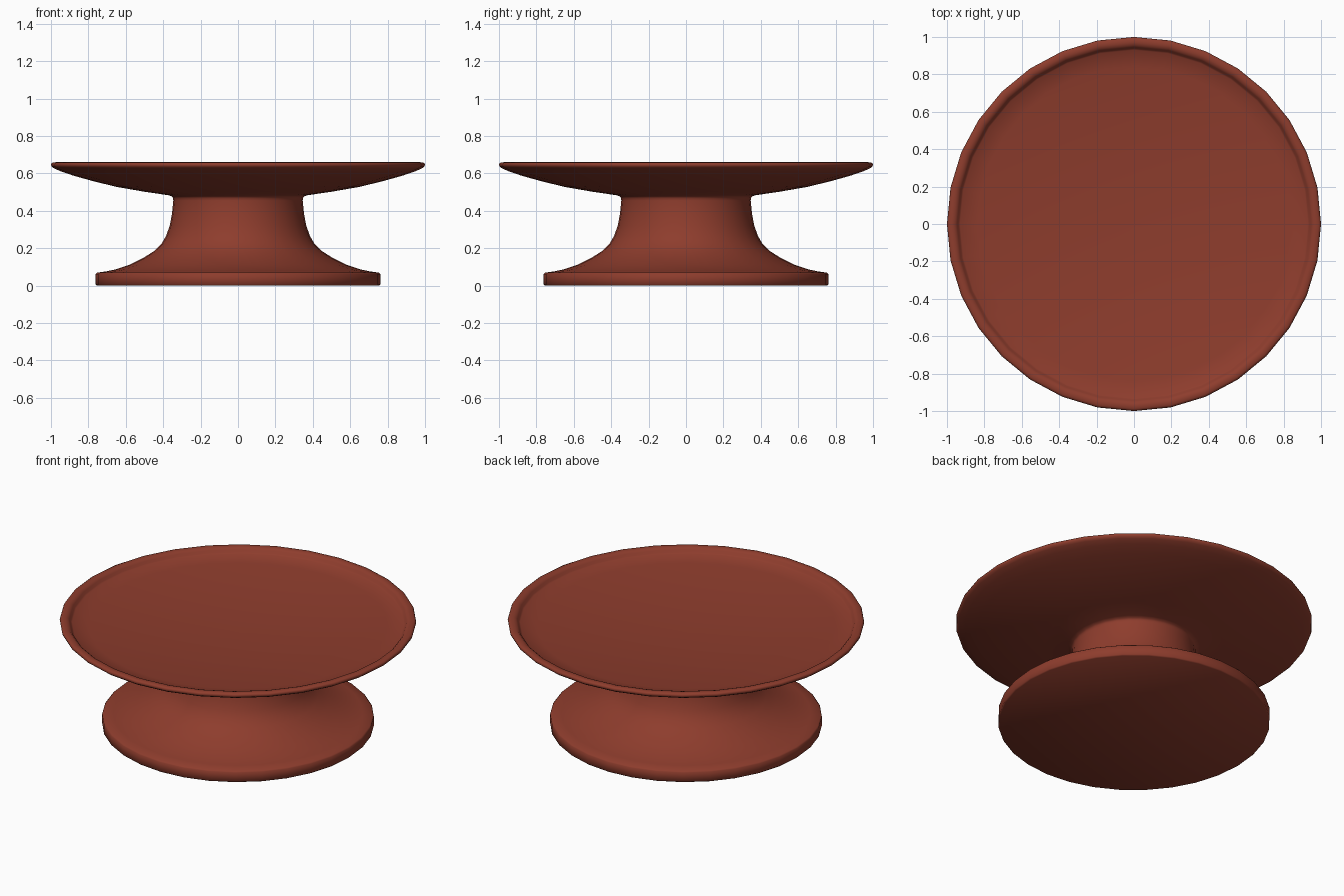
import bpy, bmesh, math

if "Cube" in bpy.data.objects:
    bpy.data.objects.remove(bpy.data.objects["Cube"])

clay = bpy.data.materials.new("terracotta red")
clay.diffuse_color = (0.27, 0.046, 0.026, 1)
clay.use_nodes = True
clay.node_tree.nodes["Principled BSDF"].inputs["Base Color"].default_value = clay.diffuse_color

SIDES = 32

def lathe(name, profile, angle=50):
    """Revolve an (r, z) profile, listed bottom to top, with capped ends."""
    bm = bmesh.new()
    rings = []
    for r, z in profile:
        rings.append([bm.verts.new((r * math.cos(2 * math.pi * i / SIDES),
                                    r * math.sin(2 * math.pi * i / SIDES), z))
                      for i in range(SIDES)])
    for a, b in zip(rings, rings[1:]):
        for i in range(SIDES):
            j = (i + 1) % SIDES
            bm.faces.new((a[i], a[j], b[j], b[i]))
    bm.faces.new(rings[0][::-1])
    bm.faces.new(rings[-1])
    bmesh.ops.recalc_face_normals(bm, faces=bm.faces)
    mesh = bpy.data.meshes.new(name)
    bm.to_mesh(mesh)
    bm.free()
    obj = bpy.data.objects.new(name, mesh)
    bpy.context.collection.objects.link(obj)
    mesh.materials.append(clay)
    bpy.ops.object.select_all(action='DESELECT')
    obj.select_set(True)
    bpy.context.view_layer.objects.active = obj
    bpy.ops.object.shade_smooth_by_angle(angle=math.radians(angle))
    return obj

# One turned piece: foot disc, flared pedestal, shallow dished plate with rolled rim
foot = [(0.755, 0.0), (0.762, 0.006), (0.762, 0.062), (0.755, 0.069)]
pedestal = [(0.70, 0.077), (0.65, 0.088), (0.58, 0.112), (0.51, 0.146),
            (0.45, 0.184), (0.41, 0.222), (0.385, 0.265), (0.365, 0.32),
            (0.353, 0.385), (0.346, 0.455)]
plate_under = [(0.347, 0.468), (0.353, 0.477), (0.37, 0.483), (0.50, 0.502),
               (0.65, 0.528), (0.78, 0.560), (0.88, 0.588), (0.95, 0.612)]
rim = [(0.985, 0.628), (0.997, 0.637), (1.0, 0.646), (0.997, 0.654),
       (0.988, 0.659), (0.970, 0.660), (0.956, 0.656), (0.946, 0.647),
       (0.938, 0.634)]
# Inside of the dish sinks gently towards the middle
DEPTH = 0.06
floor = [(0.93 * k, 0.628 - DEPTH * (1 - k * k))
         for k in (1, 0.9, 0.75, 0.6, 0.45, 0.3, 0.15, 0.02)]
lathe("pedestal_plate", foot + pedestal + plate_under + rim + floor)
